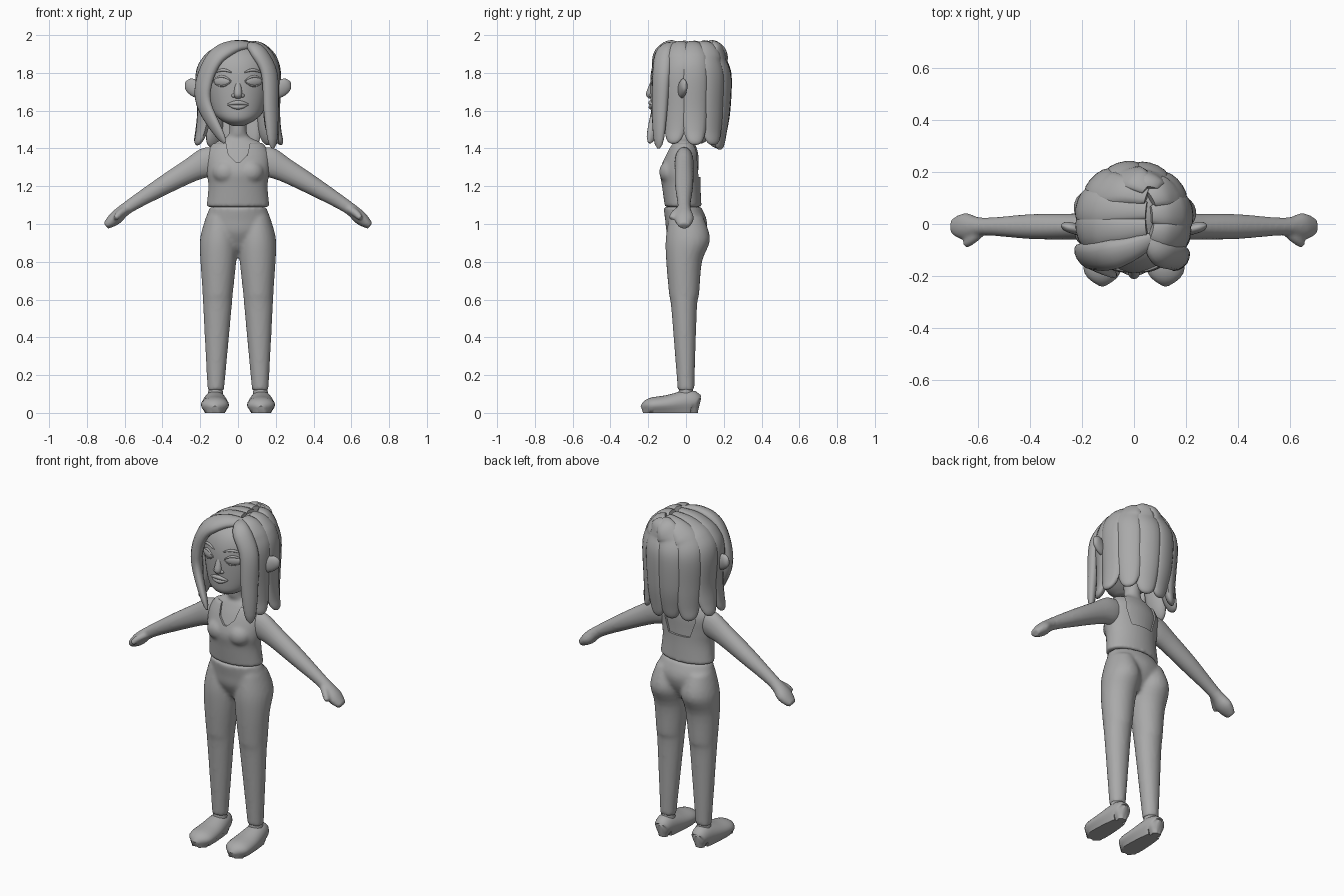
import bpy, bmesh, math
from mathutils import Vector, Matrix
from mathutils.bvhtree import BVHTree

if "Cube" in bpy.data.objects:
    bpy.data.objects.remove(bpy.data.objects["Cube"])

grey = bpy.data.materials.new("plain grey")
grey.use_nodes = True
TONE = (0.4, 0.4, 0.4, 1)
grey.diffuse_color = TONE
grey.node_tree.nodes["Principled BSDF"].inputs["Base Color"].default_value = TONE
SIDES = {"left": 1, "right": -1}


def spline(points, steps=4):
    """Smooth curve through tuples of any length."""
    curve = []
    last = len(points) - 1
    for i in range(last):
        before, start, end, after = (points[min(max(i + k, 0), last)] for k in (-1, 0, 1, 2))
        for step in range(steps):
            t = step / steps
            curve.append([b + t * (c - a) / 2 + t * t * (a - 2.5 * b + 2 * c - d / 2)
                          + t ** 3 * (1.5 * (b - c) + (d - a) / 2)
                          for a, b, c, d in zip(before, start, end, after)])
    return curve + [list(points[-1])]


def tube(bm, rings, side=1, centre=None, level=False, sides=24):
    """Skin elliptical rings (x, y, z, half width, half depth) along a path."""
    path = [Vector((x * side, y, z)) for x, y, z, width, depth in rings]
    loops = []
    for i, point in enumerate(path):
        along = path[min(i + 1, len(path) - 1)] - path[max(i - 1, 0)]
        if level:
            across, out = Vector((1, 0, 0)), Vector((0, 1, 0))
        else:
            out = point - centre if centre else Vector((0, 0, 1))
            across = along.cross(out).normalized()
            out = across.cross(along).normalized()
        width, depth = rings[i][3:]
        loop = []
        for k in range(sides):
            angle = math.tau * k / sides
            loop.append(bm.verts.new(point + across * width * math.cos(angle) + out * depth * math.sin(angle)))
        loops.append(loop)
    for low, high in zip(loops, loops[1:]):
        for k in range(sides):
            bm.faces.new((low[k - 1], low[k], high[k], high[k - 1]))
    bm.faces.new(loops[0])
    bm.faces.new(loops[-1])


def stack(bm, rows, grow=0):
    """Level rings on the centre line from rows of (z, y, half width, half depth)."""
    rings = [(0, y, z, width + grow, depth + grow) for z, y, width, depth in rows]
    tube(bm, spline(rings), level=True, sides=40)


def ball(bm, place, size, turn=0):
    matrix = Matrix.Translation(place) @ Matrix.Rotation(turn, 4, "Z") @ Matrix.Diagonal((*size, 1))
    bmesh.ops.create_uvsphere(bm, u_segments=24, v_segments=16, radius=1, matrix=matrix)


def finish(name, bm, voxel=0, smooth=True):
    bmesh.ops.recalc_face_normals(bm, faces=bm.faces)
    mesh = bpy.data.meshes.new(name)
    bm.to_mesh(mesh)
    bm.free()
    mesh.materials.append(grey)
    for polygon in mesh.polygons:
        polygon.use_smooth = smooth
    if smooth:
        mesh.set_sharp_from_angle(angle=math.radians(50))
    part = bpy.data.objects.new(name, mesh)
    bpy.context.collection.objects.link(part)
    if voxel:
        fuse = part.modifiers.new("fuse", "REMESH")
        fuse.mode, fuse.voxel_size, fuse.use_smooth_shade = "VOXEL", voxel, True
        soften = part.modifiers.new("soften", "SMOOTH")
        soften.factor, soften.iterations = 0.5, 5
    return part


# Trousers: hips and two tapering legs fused together
leg = [(.12, 0, .044, .044), (.55, -.01, .075, .068), (.63, -.01, .08, .08),
       (.8, -.01, .095, .095), (.92, .01, .1, .118), (1.04, 0, .07, .09)]
bm = bmesh.new()
stack(bm, [(.86, 0, .07, .05), (.95, 0, .15, .1), (1.02, 0, .17, .11), (1.09, -.02, .15, .1)])
for side in SIDES.values():
    tube(bm, spline([(.12 - .02 * z, y, z, width, depth) for z, y, width, depth in leg]), side, level=True)
finish("trousers", bm, .011)

# Shoes with flat soles, and ankles
shoe = [(.07, .015, .04), (.055, .04, .045), (.02, .055, .062), (-.1, .072, .048), (-.19, .068, .04), (-.23, .02, .02)]
for label, side in SIDES.items():
    bm = bmesh.new()
    tube(bm, spline([(.122, y, height * .95, width, height) for y, width, height in shoe]), side)
    for vert in bm.verts:
        if vert.co.z < .018:
            vert.co.z = 0
    finish(label + "_shoe", bm)
    bm = bmesh.new()
    tube(bm, [(.119, 0, z, .048 - z / 12, .048 - z / 12) for z in (.07, .1, .13)], side, level=True)
    finish(label + "_ankle", bm)

# Skin: chest, neck, arms and hands
torso = [(1.09, -.015, .155, .085), (1.2, -.025, .145, .09), (1.28, -.03, .155, .095),
         (1.37, -.015, .155, .08), (1.43, -.01, .12, .055)]
neck = [(1.455, -.01, .07, .042), (1.49, -.015, .046, .045), (1.62, -.02, .05, .05)]
arm = [(.09, 1.36, .04, .05), (.16, 1.33, .05, .078), (.25, 1.285, .05, .064), (.4, 1.2, .048, .05),
       (.58, 1.09, .034, .034), (.65, 1.03, .052, .036), (.7, .99, .03, .02)]
bm = bmesh.new()
stack(bm, torso + neck)
for side in SIDES.values():
    tube(bm, spline([(x, -.01, z, width, depth) for x, z, width, depth in arm]), side)
    tube(bm, spline([(.57, -.01, 1.09, .02, .02), (.62, -.055, 1.06, .02, .02), (.65, -.08, 1.03, .015, .015)]), side)
finish("body_skin", bm, .008)

# Sleeveless top, cut to a V in front and a scoop behind
bm = bmesh.new()
stack(bm, torso, grow=.012)
for side in SIDES.values():
    ball(bm, (.066 * side, -.078, 1.275), (.072, .064, .066))
tank = finish("sleeveless_top", bm, .009)


def neckline(name, half, back, front):
    """Prism with a mirrored outline that cuts the top."""
    outline = half + [(-x, z) for x, z in reversed(half)]
    bm = bmesh.new()
    near, far = ([bm.verts.new((x, y, z)) for x, z in outline] for y in (front, back))
    bm.faces.new(near)
    bm.faces.new(far)
    for k in range(len(near)):
        bm.faces.new((near[k], near[k - 1], far[k - 1], far[k]))
    cutter = finish(name, bm, smooth=False)
    cutter.hide_render = True
    cutter.hide_set(True)
    cut = tank.modifiers.new(name, "BOOLEAN")
    cut.operation, cut.object = "DIFFERENCE", cutter


neckline("front_neck_cutter", [(.01, 1.325), (.05, 1.365), (.1, 1.6)], back=-.01, front=-.4)
neckline("back_neck_cutter", [(.07, 1.25), (.1, 1.34), (.1, 1.6)], back=.4, front=-.012)

# Head
bm = bmesh.new()
stack(bm, [(1.52, -.1, .03, .03), (1.55, -.09, .09, .085), (1.61, -.055, .14, .13),
           (1.78, -.02, .178, .168), (1.88, -.01, .165, .15), (1.94, 0, .1, .1)])
face = BVHTree.FromBMesh(bm)
finish("head", bm)


def on_face(x, z):
    return face.ray_cast(Vector((x, -1, z)), Vector((0, 1, 0)))[0].y


def face_arc(name, start, end, z, rise, thick):
    """Raised line that bows across the face and thins to its ends."""
    rings = []
    for step in range(13):
        t = step / 12
        bow = math.sin(math.pi * t)
        x, height = start + (end - start) * t, z + rise * bow
        size = thick * (.3 + .7 * bow)
        rings.append((x, on_face(x, height), height, size, size))
    bm = bmesh.new()
    tube(bm, rings, sides=10)
    finish(name, bm)


# Nose, lips, eyes, brows and ears
bm = bmesh.new()
tube(bm, spline([(0, -.175, 1.76, .012, .01), (0, -.19, 1.69, .022, .022), (0, -.186, 1.665, .012, .012)]), level=True)
for side in SIDES.values():
    ball(bm, (.02 * side, -.182, 1.68), (.015, .014, .012))
finish("nose", bm)
face_arc("upper_lip", -.055, .055, 1.632, .01, .013)
face_arc("lower_lip", -.05, .05, 1.63, -.011, .013)
for label, side in SIDES.items():
    bm = bmesh.new()
    ball(bm, (.085 * side, on_face(.085, 1.755) + .004, 1.755), (.047, .012, .024), .42 * side)
    finish(label + "_eye", bm)
    face_arc(label + "_upper_lid", .034 * side, .136 * side, 1.755, .026, .007)
    face_arc(label + "_lower_lid", .034 * side, .136 * side, 1.755, -.025, .005)
    face_arc(label + "_eyebrow", .03 * side, .125 * side, 1.8, .015, .008)
    bm = bmesh.new()
    tube(bm, spline([(.17, -.03, 1.7, .02, .04), (.22, -.02, 1.715, .022, .045),
                     (.26, -.01, 1.74, .018, .035), (.278, -.005, 1.75, .004, .008)]), side)
    finish(label + "_ear", bm)

# Hair: a cap, then locks fanning out from an off-centre parting
bm = bmesh.new()
ball(bm, (0, .035, 1.77), (.195, .185, .19))
finish("hair_cap", bm)


def lock(name, points, width):
    """Flattened strand, narrow at the parting and rounded at the tip."""
    path = spline(points, 6)
    rings = []
    for i, point in enumerate(path):
        t = i / (len(path) - 1)
        swell = min(1, .45 + 1.8 * t) * math.sqrt(max(1 - t ** 5, .02))
        rings.append((*point, width * swell, .035 * swell))
    bm = bmesh.new()
    tube(bm, rings, centre=Vector((0, .02, 1.68)), sides=14)
    finish(name, bm)


for i in range(8):
    turn = math.radians(-24 + 31.5 * i)
    c, s = math.cos(turn), math.sin(turn)
    tip = 1.4 + .03 * c * c - .01 * (i % 2)
    flare = .84 + .36 * c * c
    # Over the crown, then hanging down to a flared tip
    fall = [(math.sin(a), 1.77 + .185 * math.cos(a)) for a in (.05, .5, 1, 1.5)]
    fall += [(.97, 1.6), (.45 + flare / 2, tip + .07), (flare, tip)]
    lock(f"hair_lock_{i + 1}", [(.06 * (1 - r) + .195 * c * r, .02 + s * (.12 + .07 * r), z)
                                if r < 1 and z > 1.9 else
                                (.06 * max(1 - r, 0) + .195 * c * r, .02 + .19 * s * r, z)
                                for r, z in fall], .075)
lock("front_lock_left", [(.06, -.05, 1.945), (.1, -.11, 1.92), (.165, -.13, 1.8),
                         (.175, -.14, 1.6), (.185, -.145, 1.4)], .055)
lock("front_lock_right", [(.07, -.06, 1.945), (-.02, -.1, 1.94), (-.12, -.125, 1.88), (-.18, -.125, 1.75),
                          (-.175, -.135, 1.62), (-.07, -.195, 1.43)], .062)
